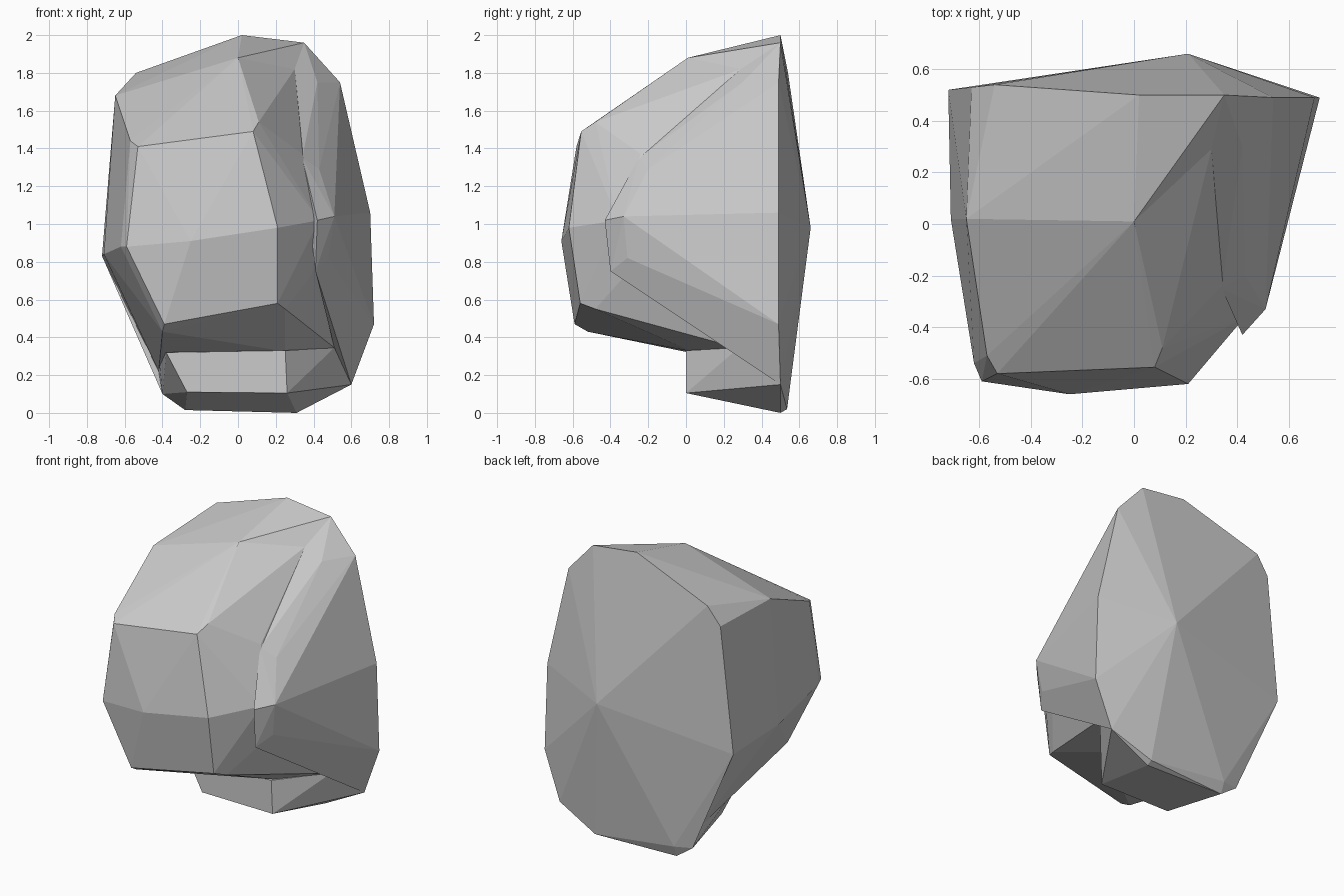
import bpy, bmesh, math


def chunk(name, points):
    """Faceted solid wrapped tightly around a few corner points."""
    bm = bmesh.new()
    for p in points:
        bm.verts.new(p)
    res = bmesh.ops.convex_hull(bm, input=bm.verts[:])
    inner = {g for g in res["geom_interior"] + res["geom_unused"]
             if isinstance(g, bmesh.types.BMVert)}
    bmesh.ops.delete(bm, geom=list(inner), context='VERTS')
    bmesh.ops.dissolve_limit(bm, angle_limit=math.radians(3),
                             verts=bm.verts[:], edges=bm.edges[:])
    bmesh.ops.recalc_face_normals(bm, faces=bm.faces[:])
    me = bpy.data.meshes.new(name)
    bm.to_mesh(me)
    bm.free()
    ob = bpy.data.objects.new(name, me)
    bpy.context.collection.objects.link(ob)
    return ob


# Corners shared between neighbouring chunks
peak, shoulder = (0.02, 0.50, 2.00), (0.35, 0.50, 1.96)
brow, ridge, notch = (0.0, 0.01, 1.88), (0.30, 0.29, 1.82), (0.42, 0.30, 1.75)
jaw = (0.51, 0.27, 0.345)
left_back = [(-0.54, 0.54, 1.80), (-0.63, 0.53, 1.68), (-0.72, 0.52, 0.83)]
right_back = [(0.54, 0.49, 1.75), (0.70, 0.49, 1.06),
              (0.72, 0.49, 0.47), (0.60, 0.50, 0.23), (0.60, 0.50, 0.15)]
heel = [(-0.42, 0.50, 0.22), (-0.40, 0.50, 0.10), (-0.28, 0.50, 0.015),
        (0.31, 0.50, 0.0)]

# Main boulder: crown, bevelled front face, waist ring and underside
chunk("main_boulder", left_back + [
    peak, brow, ridge, jaw,
    (-0.65, 0.02, 1.68),
    (-0.53, -0.58, 1.41), (0.08, -0.555, 1.49),
    (0.11, -0.48, 1.54), (-0.57, -0.51, 1.44),
    (-0.59, -0.61, 0.88), (-0.25, -0.66, 0.91), (0.21, -0.62, 0.98),
    (-0.62, -0.54, 0.88), (-0.71, 0.02, 0.84),
    (0.34, -0.24, 1.37), (0.43, -0.36, 1.02), (0.39, -0.32, 0.73),
    (-0.39, -0.59, 0.47), (0.21, -0.56, 0.58),
    (0.25, -0.48, 0.55), (-0.40, -0.52, 0.43),
    (-0.42, 0.0, 0.315), (0.25, 0.03, 0.325),
    (-0.42, 0.50, 0.22), (0.55, 0.48, 0.36)])

# Crown wedge joining the boulder to the side slab
chunk("crown_wedge", [peak, shoulder, brow, ridge, (0.0, 0.5, 1.6)])
chunk("shoulder_wedge", [shoulder, ridge, notch, right_back[0],
                         (0.3, 0.5, 1.6)])

# Raised slab on the right flank, with a narrow front rim
chunk("side_slab", right_back + [
    ridge, notch, jaw,
    (0.34, -0.25, 1.35), (0.43, -0.20, 1.29),
    (0.42, -0.43, 1.02), (0.51, -0.33, 1.04),
    (0.41, -0.40, 0.75), (0.48, -0.31, 0.82),
    (0.61, 0.28, 0.45)])

# Shallow peaked back face
chunk("back_face", left_back + right_back + heel + [
    peak, shoulder, (0.21, 0.66, 0.98),
    (-0.28, 0.53, 0.09), (0.31, 0.535, 0.09), (0.31, 0.535, 0.02)])

# Small foot under the overhang
chunk("foot", heel + right_back[3:] + [
    (-0.27, 0.0, 0.11), (0.26, 0.0, 0.105),
    (-0.38, 0.0, 0.32), (0.25, 0.0, 0.33),
    (-0.42, 0.30, 0.31), (0.50, 0.33, 0.24),
    (0.51, 0.28, 0.345), (-0.42, 0.50, 0.32)])
